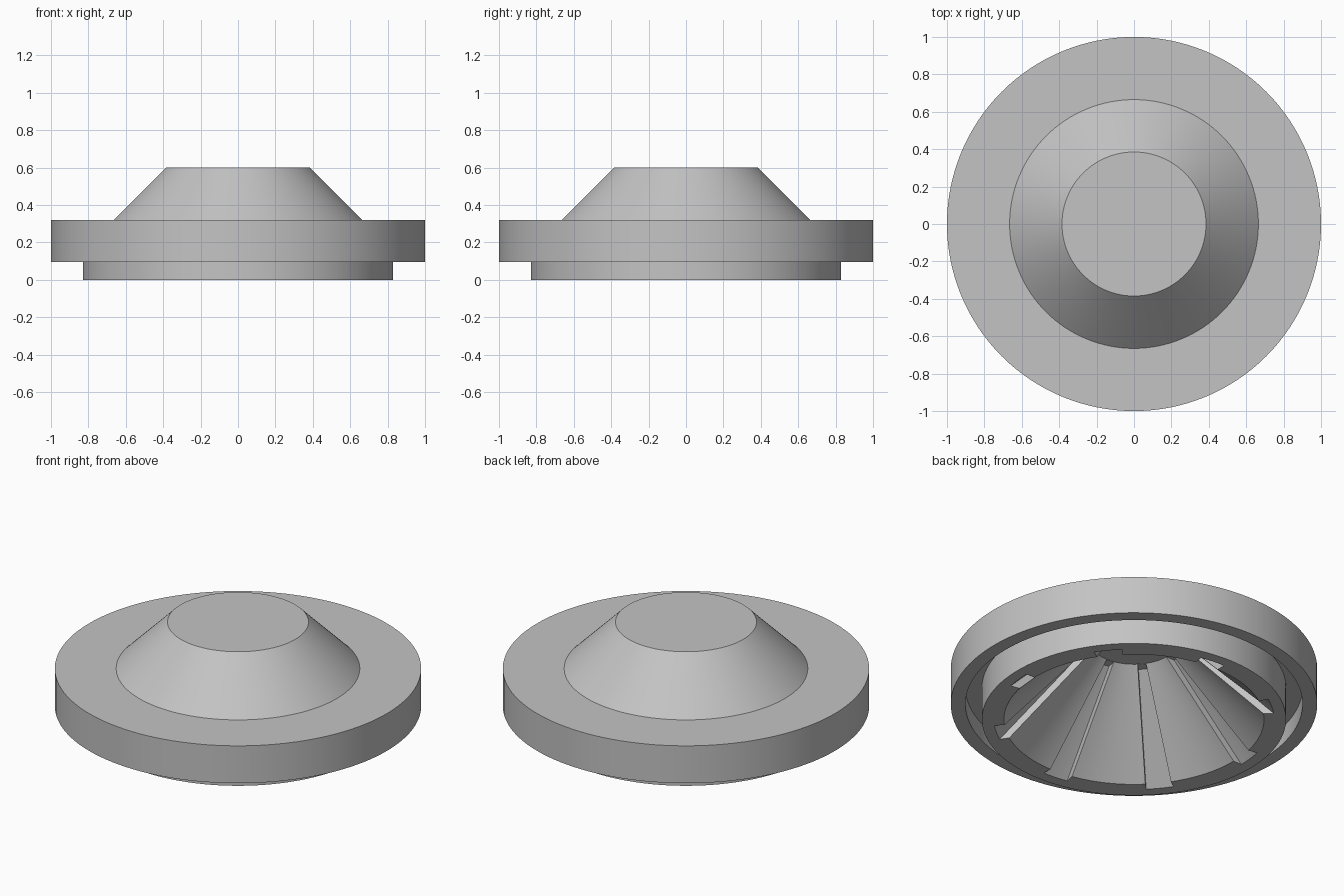
import bpy, bmesh, math
from mathutils import Matrix, Vector

cube = bpy.data.objects.get("Cube")
if cube:
    bpy.data.objects.remove(cube, do_unlink=True)

grey = bpy.data.materials.new("plain grey")
grey.use_nodes = True
grey.diffuse_color = (0.55, 0.55, 0.55, 1)
grey.node_tree.nodes["Principled BSDF"].inputs["Base Color"].default_value = (0.55, 0.55, 0.55, 1)

Z = Vector((0, 0, 1))


def make_object(name, bm):
    bmesh.ops.recalc_face_normals(bm, faces=bm.faces)
    mesh = bpy.data.meshes.new(name)
    bm.to_mesh(mesh)
    bm.free()
    mesh.materials.append(grey)
    obj = bpy.data.objects.new(name, mesh)
    bpy.context.collection.objects.link(obj)
    return obj


# Hollow lid: rim, stepped ring and conical dome in one turned profile
profile = [(0, 0.6), (0.385, 0.6), (0.665, 0.32), (1, 0.32), (1, 0.095),
           (0.92, 0.095), (0.92, 0.2), (0.83, 0.2), (0.83, 0),
           (0.71, 0), (0.23, 0.48), (0, 0.48)]
bm = bmesh.new()
verts = [bm.verts.new((r, 0, z)) for r, z in profile]
edges = [bm.edges.new(pair) for pair in zip(verts, verts[1:])]
bmesh.ops.spin(bm, geom=verts + edges, cent=(0, 0, 0), axis=Z,
               angle=math.tau, steps=128, use_merge=True)
bmesh.ops.remove_doubles(bm, verts=bm.verts, dist=0.0001)
lid = make_object("conical_lid", bm)

# Eight tapering channels along the inside of the cone
groove = [(0.865, -0.1), (0.286, 0.479), (0.15, 0.479), (0.15, -0.1)]
width = math.radians(11.5)
bm = bmesh.new()
for i in range(8):
    start = Matrix.Rotation(i * math.tau / 8 - width, 3, 'Z')
    loops = []
    for step in range(5):
        turn = start @ Matrix.Rotation(width * step / 4, 3, 'Z')
        loops.append([bm.verts.new(turn @ Vector((r, 0, z))) for r, z in groove])
    for a, b in zip(loops, loops[1:]):
        for k in range(4):
            n = (k + 1) % 4
            bm.faces.new((a[k], a[n], b[n], b[k]))
    bm.faces.new(loops[0])
    bm.faces.new(loops[-1])
cutter = make_object("channel_cutter", bm)
cutter.hide_render = True

cut = lid.modifiers.new("channels", 'BOOLEAN')
cut.operation = 'DIFFERENCE'
cut.solver = 'EXACT'
cut.object = cutter

bpy.ops.object.select_all(action='DESELECT')
lid.select_set(True)
bpy.context.view_layer.objects.active = lid
bpy.ops.object.modifier_apply(modifier=cut.name)
bpy.data.objects.remove(cutter, do_unlink=True)
bpy.ops.object.shade_smooth_by_angle(angle=math.radians(25))
